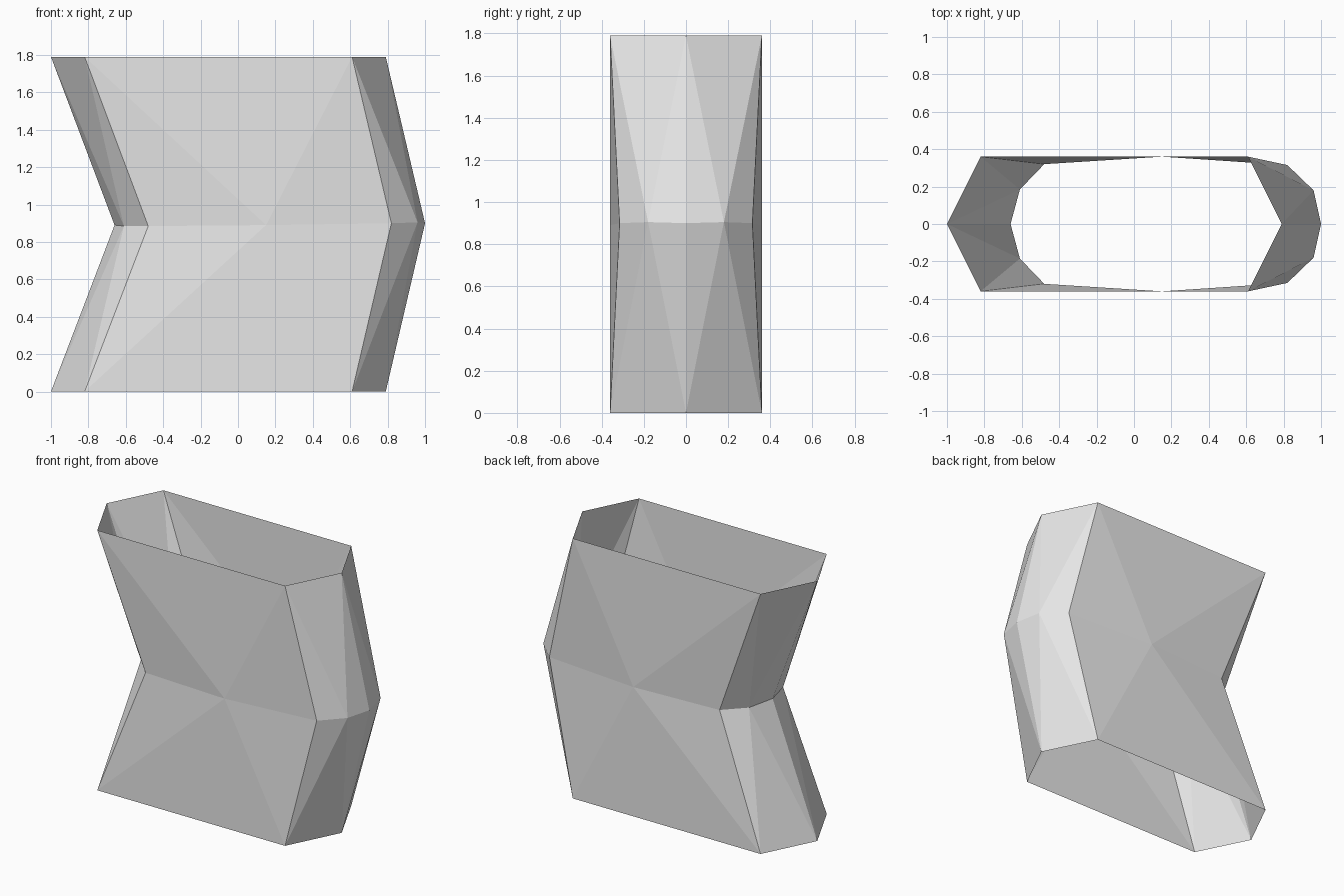
import bpy
import bmesh

cube = bpy.data.objects.get("Cube")
if cube:
    bpy.data.objects.remove(cube, do_unlink=True)

grey = bpy.data.materials.new("light_grey")
grey.use_nodes = True
colour = (0.8, 0.8, 0.8, 1)
grey.diffuse_color = colour
grey.node_tree.nodes["Principled BSDF"].inputs["Base Color"].default_value = colour

HEIGHT = 1.79


def mirrored_ring(half):
    """Close a half outline that runs from the left tip to the right tip."""
    return half + [(x, -y, z) for x, y, z in half[-2:0:-1]]


# Six-sided rim outline, and a waist with one point per rim corner and rim edge
rim = [(-1, 0, 0), (-0.82, 0.36, 0), (0.61, 0.36, 0), (0.79, 0, 0)]
waist = [(-0.66, 0, 0.89), (-0.61, 0.185, 0.885), (-0.48, 0.32, 0.885),
         (0.15, 0.36, 0.89), (0.82, 0.315, 0.9), (0.96, 0.18, 0.905), (1, 0, 0.9)]

bm = bmesh.new()
waist_verts = [bm.verts.new(p) for p in mirrored_ring(waist)]

# Open sleeve: a band of triangles from the waist to each rim
for z in (0, HEIGHT):
    rim_verts = [bm.verts.new((x, y, z)) for x, y, _ in mirrored_ring(rim)]
    for i, corner in enumerate(rim_verts):
        following = rim_verts[(i + 1) % len(rim_verts)]
        before, at, after = (waist_verts[(2 * i + k) % len(waist_verts)] for k in (-1, 0, 1))
        for tri in ((corner, before, at), (corner, at, after), (corner, after, following)):
            face = bm.faces.new(tri if z else tri[::-1])
            face.smooth = False

# Turn the walls outward
bm.normal_update()
if sum(f.normal.dot(f.calc_center_median() * 1) for f in bm.faces
       if abs(f.normal.y) > 0.9) < 0:
    bmesh.ops.reverse_faces(bm, faces=bm.faces)

mesh = bpy.data.meshes.new("bent_sleeve")
bm.to_mesh(mesh)
bm.free()
mesh.materials.append(grey)
sleeve = bpy.data.objects.new("bent_sleeve", mesh)
bpy.context.collection.objects.link(sleeve)
